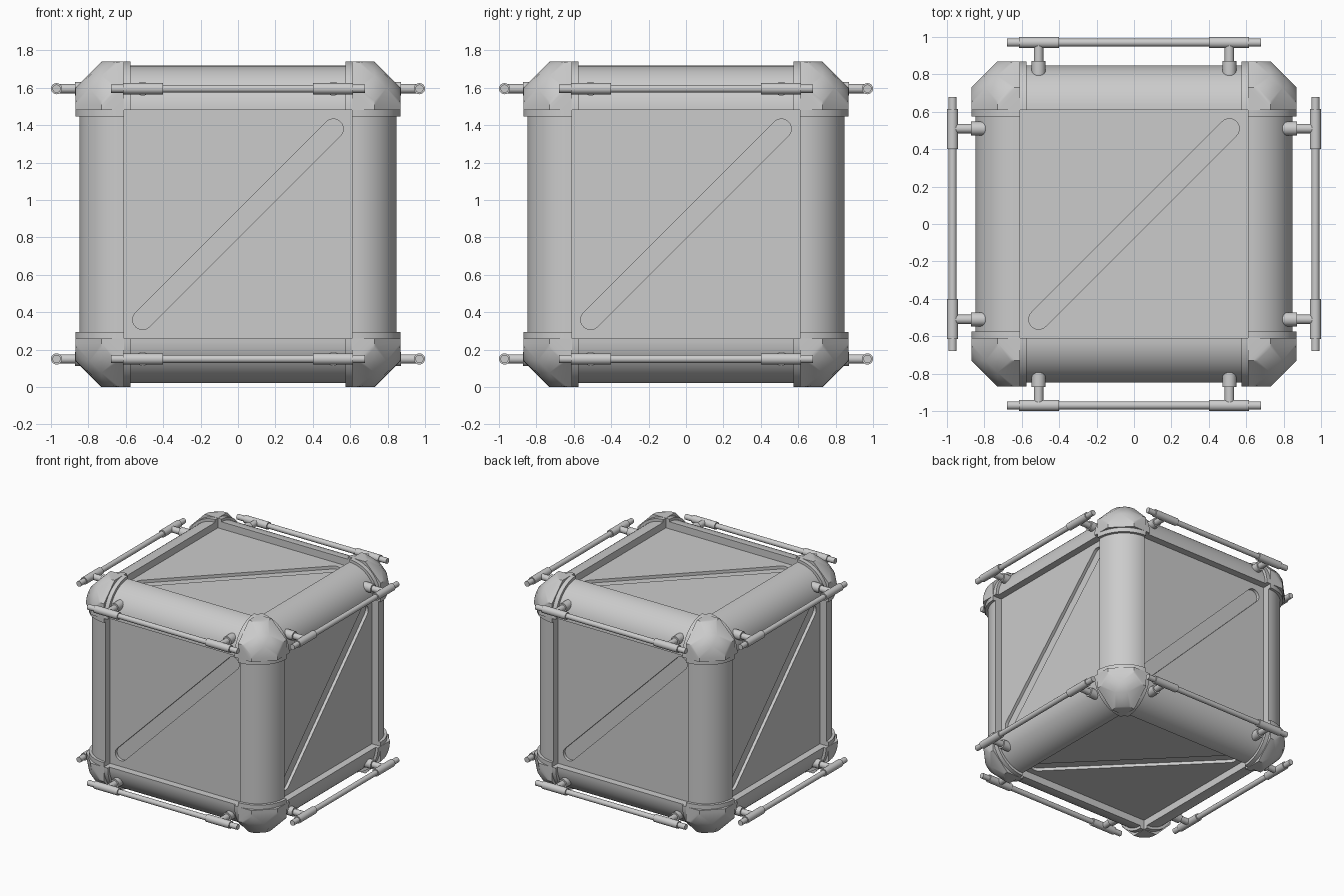
import bpy, bmesh, math
from mathutils import Matrix, Vector

if "Cube" in bpy.data.objects:
    bpy.data.objects.remove(bpy.data.objects["Cube"])

CZ = 0.87          # cube centre height
IN = 0.61          # inner edge of the frame
CENTER = Matrix.Translation((0, 0, CZ))


def finish(bm, name, angle=32):
    bmesh.ops.recalc_face_normals(bm, faces=bm.faces)
    me = bpy.data.meshes.new(name)
    bm.to_mesh(me)
    bm.free()
    me.transform(CENTER)
    ob = bpy.data.objects.new(name, me)
    bpy.context.collection.objects.link(ob)
    bpy.ops.object.select_all(action='DESELECT')
    ob.select_set(True)
    bpy.context.view_layer.objects.active = ob
    bpy.ops.object.shade_smooth_by_angle(angle=math.radians(angle))
    return ob


def hull(bm, pts):
    part = bmesh.new()
    for p in pts:
        part.verts.new(p)
    bmesh.ops.remove_doubles(part, verts=part.verts, dist=1e-5)
    res = bmesh.ops.convex_hull(part, input=part.verts)
    junk = {g for g in res['geom_interior'] if isinstance(g, bmesh.types.BMVert)}
    bmesh.ops.delete(part, geom=list(junk), context='VERTS')
    bmesh.ops.dissolve_limit(part, angle_limit=0.002, verts=part.verts, edges=part.edges)
    tmp = bpy.data.meshes.new("tmp")
    part.to_mesh(tmp)
    part.free()
    bm.from_mesh(tmp)
    bpy.data.meshes.remove(tmp)


def arc(axis, along, r, n=16):
    """Quarter circle around a cube edge that runs along the given axis."""
    pts = []
    for i in range(n + 1):
        a = math.pi / 2 * i / n
        p = [0, 0, 0]
        p[axis] = along
        p[(axis + 1) % 3] = IN + r * math.cos(a)
        p[(axis + 2) % 3] = IN + r * math.sin(a)
        pts.append(Vector(p))
    return pts


def sector(axis, a, b, r):
    pts = arc(axis, a, r) + arc(axis, b, r)
    for t in (a, b):
        p = Vector((IN, IN, IN))
        p[axis] = t
        pts.append(p)
    return pts


def flip(pts, s):
    return [Vector((p.x * s[0], p.y * s[1], p.z * s[2])) for p in pts]


# Inner core (floor of the panel grooves)
bm = bmesh.new()
bmesh.ops.create_cube(bm, size=2 * 0.765)
finish(bm, "core")

# Twelve rounded edge rails
bm = bmesh.new()
for axis in range(3):
    for u in (-1, 1):
        for v in (-1, 1):
            s = [1, 1, 1]
            s[(axis + 1) % 3], s[(axis + 2) % 3] = u, v
            hull(bm, flip(sector(axis, -0.6, 0.6, 0.238), s))
finish(bm, "edge_rails")

# Eight corner caps: three short sleeves and a chamfered dome each
bm = bmesh.new()
R = 0.26
for s in [(x, y, z) for x in (-1, 1) for y in (-1, 1) for z in (-1, 1)]:
    dome = []
    for axis in range(3):
        hull(bm, flip(sector(axis, 0.575, IN, R), s))
        dome += sector(axis, IN, 0.73, R)
    hull(bm, flip(dome, s))
finish(bm, "corner_caps")

# Six recessed panels with a diagonal rounded slot
turns = [Matrix.Rotation(math.pi / 2 * k, 4, 'Z') for k in range(4)]
faces = dict(zip(("front", "right", "back", "left"), turns))
faces["top"] = Matrix.Rotation(-math.pi / 2, 4, 'X')
faces["bottom"] = Matrix.Rotation(math.pi / 2, 4, 'X')

slot = []
for base, c in ((-math.pi / 4, 0.51), (3 * math.pi / 4, -0.51)):
    for i in range(13):
        a = base + math.pi * i / 12
        slot.append((c + 0.053 * math.cos(a), c + 0.053 * math.sin(a)))
square = [(-IN, -IN), (IN, -IN), (IN, IN), (-IN, IN)]
cu = bpy.data.curves.new("panel_outline", 'CURVE')
cu.dimensions = '2D'
cu.fill_mode = 'BOTH'
cu.extrude = 0.0125
for loop in (square, slot):
    sp = cu.splines.new('POLY')
    sp.points.add(len(loop) - 1)
    for p, (x, y) in zip(sp.points, loop):
        p.co = (x, y, 0, 1)
    sp.use_cyclic_u = True
for name, m in faces.items():
    ob = bpy.data.objects.new(name + "_panel", cu)
    ob.matrix_world = (CENTER @ m @ Matrix.Translation((0, -0.7775, 0))
                       @ Matrix.Rotation(math.pi / 2, 4, 'X'))
    bpy.context.collection.objects.link(ob)


# Handle bars: rod, collars, end pins, posts and flanges
def cyl(bm, a, b, r, m):
    a, b = Vector(a), Vector(b)
    d = b - a
    mat = m @ Matrix.Translation((a + b) / 2) @ d.to_track_quat('Z', 'Y').to_matrix().to_4x4()
    bmesh.ops.create_cone(bm, cap_ends=True, segments=20, radius1=r, radius2=r,
                          depth=d.length, matrix=mat)


for name in ("front", "right", "back", "left"):
    for level, z in (("upper", 0.725), ("lower", -0.72)):
        bm = bmesh.new()
        m = faces[name]
        y = -0.97
        cyl(bm, (-0.42, y, z), (0.42, y, z), 0.021, m)
        for s in (-1, 1):
            cyl(bm, (s * 0.4, y, z), (s * 0.615, y, z), 0.03, m)
            cyl(bm, (s * 0.6, y, z), (s * 0.68, y, z), 0.022, m)
            cyl(bm, (s * 0.51, y, z), (s * 0.51, -0.8, z), 0.025, m)
            cyl(bm, (s * 0.51, -0.872, z), (s * 0.51, -0.77, z), 0.037, m)
        finish(bm, f"{name}_{level}_bar")
